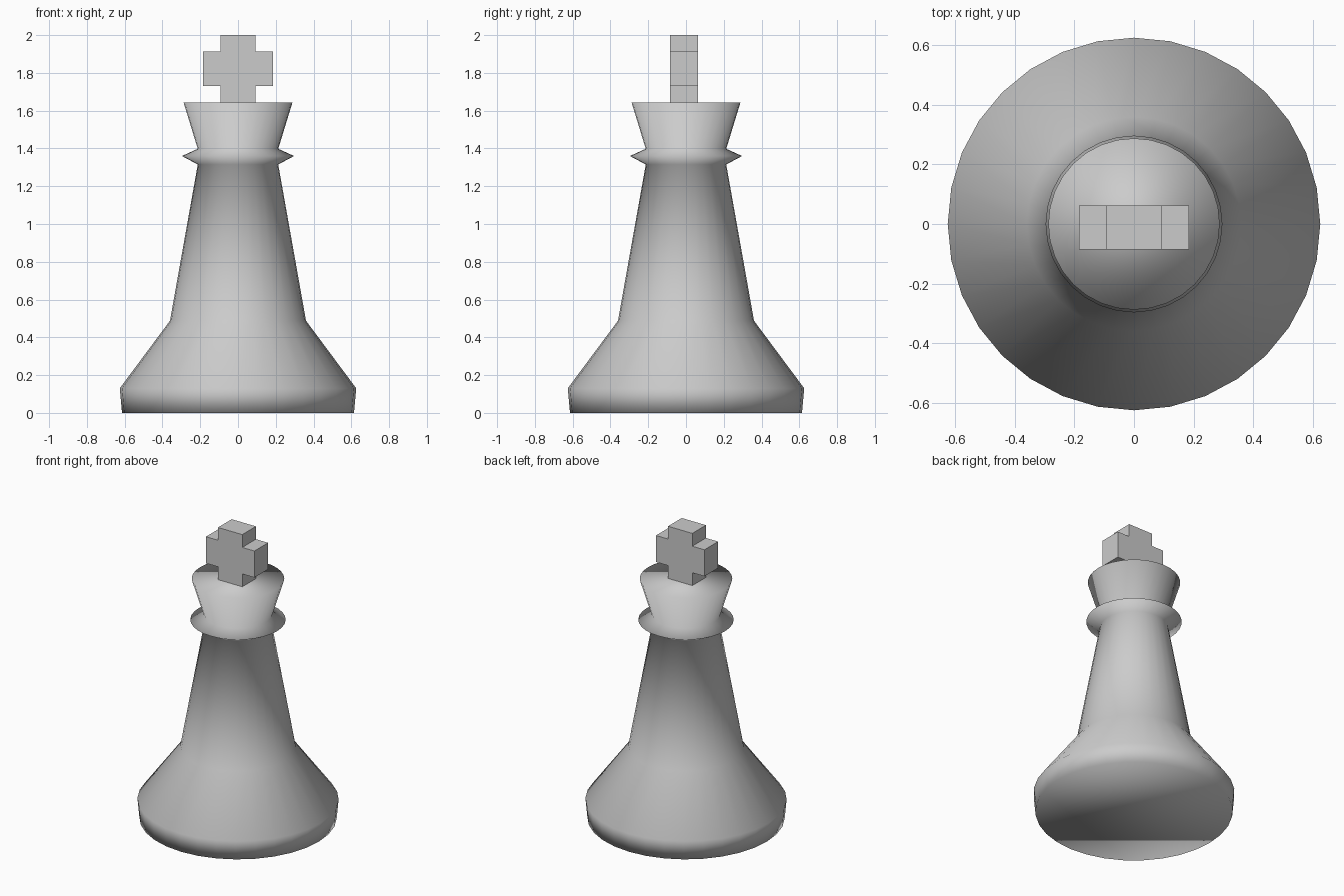
import bpy, bmesh
from math import cos, sin, tau

if "Cube" in bpy.data.objects:
    bpy.data.objects.remove(bpy.data.objects["Cube"])

SIDES = 32


def make_object(name, bm, smooth):
    bmesh.ops.recalc_face_normals(bm, faces=bm.faces)
    for f in bm.faces:
        f.smooth = smooth
    mesh = bpy.data.meshes.new(name)
    bm.to_mesh(mesh)
    bm.free()
    obj = bpy.data.objects.new(name, mesh)
    bpy.context.collection.objects.link(obj)
    return obj


# Turned body: base, stem, collar and flared head (radius, height)
profile = [(0.614, 0), (0.626, 0.13), (0.36, 0.488), (0.213, 1.315),
           (0.297, 1.36), (0.213, 1.398), (0.288, 1.642)]
bm = bmesh.new()
rings = [[bm.verts.new((r * cos(tau * i / SIDES), r * sin(tau * i / SIDES), z))
          for i in range(SIDES)] for r, z in profile]
for low, high in zip(rings, rings[1:]):
    for i in range(SIDES):
        j = (i + 1) % SIDES
        bm.faces.new((low[i], low[j], high[j], high[i]))
bm.faces.new(rings[0][::-1])
bm.faces.new(rings[-1])
make_object("turned_body", bm, True)

# Cross finial: plus-shaped outline, mirrored and extruded in y
half = [(0.092, 1.642), (0.092, 1.73), (0.184, 1.73),
        (0.184, 1.912), (0.092, 1.912), (0.092, 2.0)]
outline = half + [(-x, z) for x, z in reversed(half)]
bm = bmesh.new()
face = bm.faces.new([bm.verts.new((x, -0.085, z)) for x, z in outline])
ext = bmesh.ops.extrude_face_region(bm, geom=[face], use_keep_orig=True)
moved = [g for g in ext["geom"] if isinstance(g, bmesh.types.BMVert)]
bmesh.ops.translate(bm, vec=(0, 0.148, 0), verts=moved)
make_object("top_cross", bm, False)
